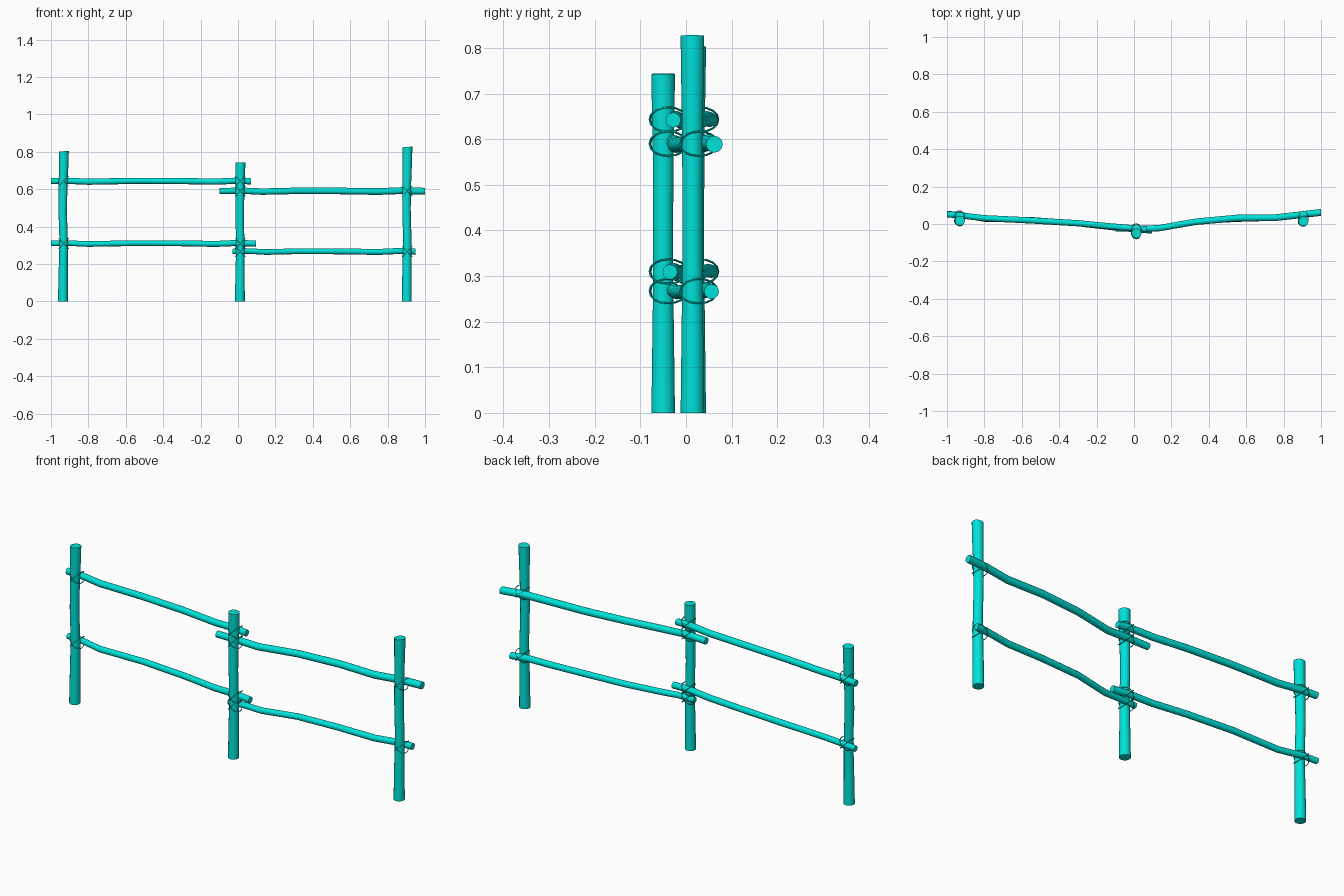
import bpy, bmesh, math
from mathutils import Vector

if "Cube" in bpy.data.objects:
    bpy.data.objects.remove(bpy.data.objects["Cube"])

mat = bpy.data.materials.new("teal")
mat.diffuse_color = (0.0, 0.76, 0.69, 1)
mat.use_nodes = True
mat.node_tree.nodes["Principled BSDF"].inputs["Base Color"].default_value = mat.diffuse_color


def finish(bm, name):
    bmesh.ops.recalc_face_normals(bm, faces=bm.faces)
    me = bpy.data.meshes.new(name)
    bm.to_mesh(me)
    bm.free()
    me.materials.append(mat)
    ob = bpy.data.objects.new(name, me)
    bpy.context.collection.objects.link(ob)
    bpy.ops.object.select_all(action='DESELECT')
    ob.select_set(True)
    bpy.context.view_layer.objects.active = ob
    bpy.ops.object.shade_smooth_by_angle(angle=math.radians(40))
    return ob


def skin(bm, rings, closed=False):
    # bridge consecutive rings; cap the ends if open
    n, k = len(rings), len(rings[0])
    for i in range(n if closed else n - 1):
        a, b = rings[i], rings[(i + 1) % n]
        for j in range(k):
            bm.faces.new((a[j], a[(j + 1) % k], b[(j + 1) % k], b[j]))
    if not closed:
        bm.faces.new(rings[0])
        bm.faces.new(rings[-1])


def pole(name, pts, u, v, sides=14, tilt=0.0):
    # pts are (x, y, z, radius); rings lie in the u-v plane
    bm = bmesh.new()
    rings = []
    for x, y, z, r in pts:
        ring = []
        for j in range(sides):
            t = 2 * math.pi * j / sides
            ring.append(bm.verts.new(Vector((x, y, z)) + r * (math.cos(t) * u + math.sin(t) * v)))
        rings.append(ring)
    # slightly slanted top cut
    for vert in rings[-1]:
        vert.co.z -= tilt * (vert.co.x - pts[-1][0])
    skin(bm, rings)
    return finish(bm, name)


X, Y, Z = Vector((1, 0, 0)), Vector((0, 1, 0)), Vector((0, 0, 1))


# posts: slight waist and sway
def post(name, x, y, h, lean, tilt):
    prof = [(0, .0265, 0), (.2, .0245, .3), (.4, .0225, .8), (.6, .0225, -.3),
            (.78, .0235, .2), (.9, .0255, .7), (1, .0265, 1)]
    pole(name, [(x + lean * s, y, h * f, r) for f, r, s in prof], X, Y, tilt=tilt)


post("left_post", -.936, .018, .803, .005, -.05)
post("middle_post", .010, -.050, .743, .003, .03)
post("right_post", .902, .014, .826, .004, -.08)


# rails, tied behind the posts
def rail(name, pts, z, r0, r1):
    n = len(pts) - 1
    pole(name, [(x, y, z + .003 * math.sin(2.3 * i), r0 + (r1 - r0) * i / n)
                for i, (x, y) in enumerate(pts)], Y, Z, sides=12)


rail("upper_left_rail", [(-1, .052), (-.92, .045), (-.8, .031), (-.55, .019), (-.3, .004),
                         (-.12, -.013), (.0, -.023), (.07, -.028)], .643, .0165, .0165)
rail("lower_left_rail", [(-1, .056), (-.92, .048), (-.8, .027), (-.55, .022), (-.3, .003),
                         (-.12, -.017), (.0, -.028), (.095, -.035)], .310, .0145, .0165)
rail("upper_right_rail", [(-.1, -.023), (.02, -.026), (.13, -.023), (.33, .012), (.55, .032),
                          (.75, .033), (.88, .048), (1, .062)], .590, .0165, .0185)
rail("lower_right_rail", [(-.03, -.029), (.06, -.027), (.15, -.020), (.33, .014), (.55, .027),
                          (.75, .033), (.86, .045), (.95, .056)], .267, .0145, .0165)


# crossed wire lashings
def lashing(name, x, y, z, seg=16, sides=6, r=.002, a=.038, b=.040):
    bm = bmesh.new()
    for s in (1, -1):
        d = Vector((s, 0, 1)).normalized()
        nrm = d.cross(Y)
        rings = []
        for i in range(seg):
            t = 2 * math.pi * i / seg
            c, q = math.cos(t), math.sin(t)
            out = (d * c + Y * q).normalized()
            p = Vector((x, y + .001 * s, z)) + d * a * math.copysign(abs(c) ** .9, c) + Y * b * q
            rings.append([bm.verts.new(p + r * (math.cos(w) * out + math.sin(w) * nrm))
                          for w in (2 * math.pi * j / sides for j in range(sides))])
        skin(bm, rings, closed=True)
    finish(bm, name)


for label, x, y, zs in (("left", -.932, .030, (.643, .310)),
                        ("middle", .012, -.039, (.643, .590, .310, .267)),
                        ("right", .905, .028, (.590, .267))):
    for i, z in enumerate(zs):
        lashing(f"{label}_lashing_{i + 1}", x, y, z)
